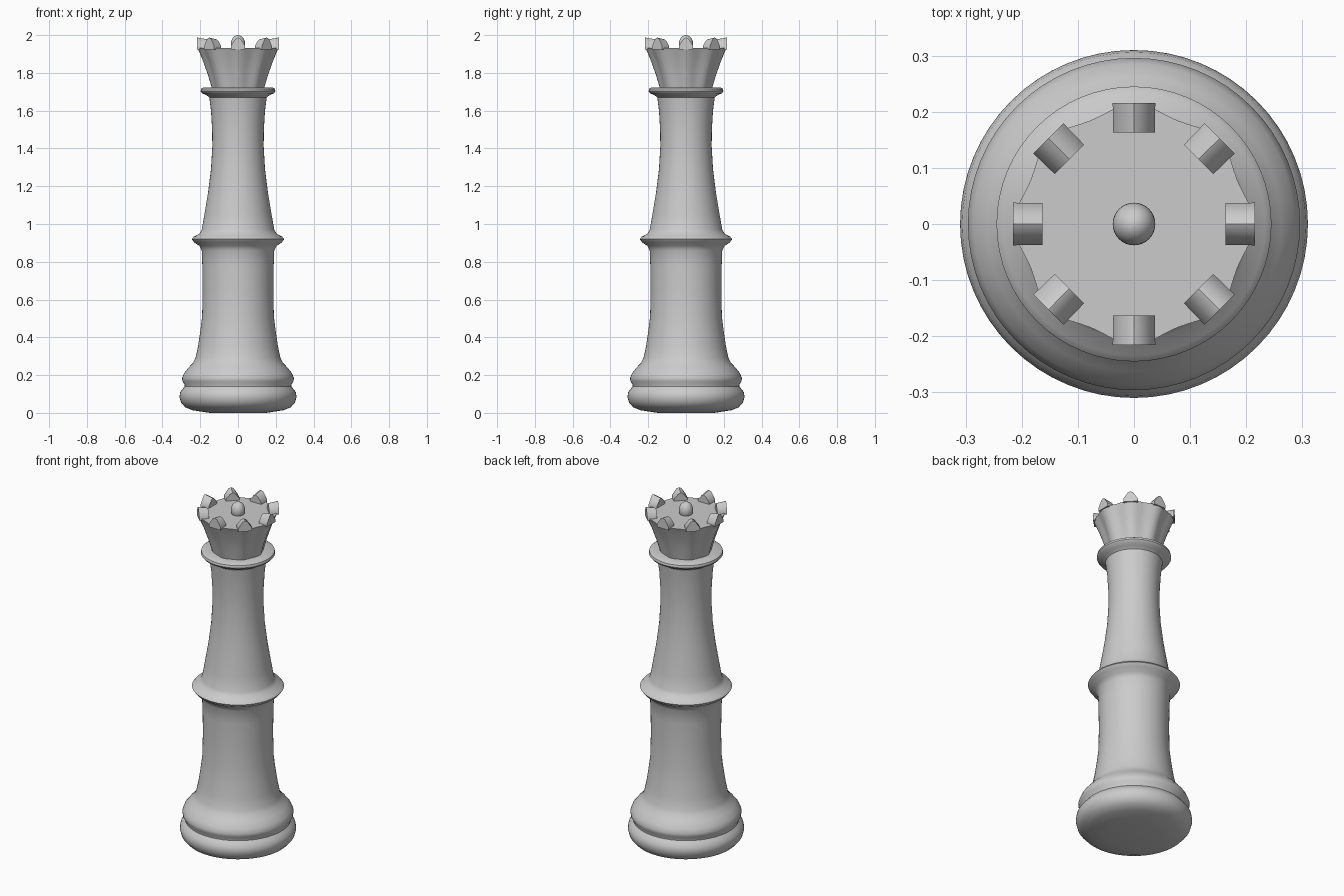
import bpy, bmesh
from math import cos, sin, pi, radians

if "Cube" in bpy.data.objects:
    bpy.data.objects.remove(bpy.data.objects["Cube"])

SEG = 64


def make_object(name, bm, angle=40):
    bmesh.ops.recalc_face_normals(bm, faces=bm.faces[:])
    mesh = bpy.data.meshes.new(name)
    bm.to_mesh(mesh)
    bm.free()
    ob = bpy.data.objects.new(name, mesh)
    bpy.context.collection.objects.link(ob)
    bpy.ops.object.select_all(action='DESELECT')
    ob.select_set(True)
    bpy.context.view_layer.objects.active = ob
    bpy.ops.object.shade_smooth_by_angle(angle=radians(angle))
    return ob


def lathe(name, profile, lobes=0):
    """Revolve (radius, z, lobe depth) points, closing both ends."""
    bm = bmesh.new()
    rings = []
    for p in profile:
        depth = p[2] if lobes else 0
        ring = []
        for i in range(SEG):
            a = 2 * pi * i / SEG
            r = p[0] - depth * (1 - cos(lobes * a)) / 2
            ring.append(bm.verts.new((r * cos(a), r * sin(a), p[1])))
        rings.append(ring)
    for lo, hi in zip(rings, rings[1:]):
        for i in range(SEG):
            j = (i + 1) % SEG
            bm.faces.new((lo[i], lo[j], hi[j], hi[i]))
    bm.faces.new(rings[0][::-1])
    bm.faces.new(rings[-1])
    return make_object(name, bm)


# Turned body: base, lower column, middle flange, upper column, collar
lathe("body", [
    (0.15, 0.0), (0.24, 0.014), (0.28, 0.03), (0.302, 0.055), (0.31, 0.085),
    (0.306, 0.11), (0.293, 0.127), (0.282, 0.14), (0.283, 0.15),
    (0.294, 0.168), (0.296, 0.185), (0.286, 0.21), (0.262, 0.24),
    (0.238, 0.265), (0.225, 0.29), (0.212, 0.35), (0.2, 0.43), (0.19, 0.51),
    (0.187, 0.65), (0.189, 0.78), (0.192, 0.86), (0.205, 0.885),
    (0.232, 0.902), (0.245, 0.92), (0.234, 0.933), (0.205, 0.948),
    (0.192, 0.97), (0.178, 1.05), (0.158, 1.17), (0.143, 1.29),
    (0.136, 1.41), (0.137, 1.5), (0.143, 1.6), (0.152, 1.67),
    (0.168, 1.683), (0.19, 1.692), (0.198, 1.703), (0.195, 1.716),
    (0.185, 1.722), (0.12, 1.722)])

# Flaring fluted crown
lathe("crown", [
    (0.137, 1.715, 0.006), (0.158, 1.785, 0.012), (0.184, 1.86, 0.016),
    (0.214, 1.932, 0.014)], lobes=8)

# Eight roof-shaped crown points, each with a ridge running inward
bm = bmesh.new()
for k in range(8):
    a = k * pi / 4
    ends = []
    for r, half, ridge in ((0.216, 0.038, 1.987), (0.163, 0.037, 1.978)):
        pts = [(-half, 1.925), (half, 1.925), (half, 1.943),
               (half * 0.35, ridge - 0.006), (0, ridge),
               (-half * 0.35, ridge - 0.006), (-half, 1.943)]
        ends.append([bm.verts.new((r * cos(a) - t * sin(a),
                                   r * sin(a) + t * cos(a), z))
                     for t, z in pts])
    outer, inner = ends
    n = len(outer)
    bm.faces.new(outer)
    bm.faces.new(inner[::-1])
    for i in range(n):
        j = (i + 1) % n
        bm.faces.new((outer[i], inner[i], inner[j], outer[j]))
make_object("crown_points", bm, 45)

# Egg-shaped centre knob
bm = bmesh.new()
bmesh.ops.create_uvsphere(bm, u_segments=32, v_segments=16, radius=0.038)
for v in bm.verts:
    v.co.z = v.co.z * 1.25 + 1.9525
make_object("centre_knob", bm)
